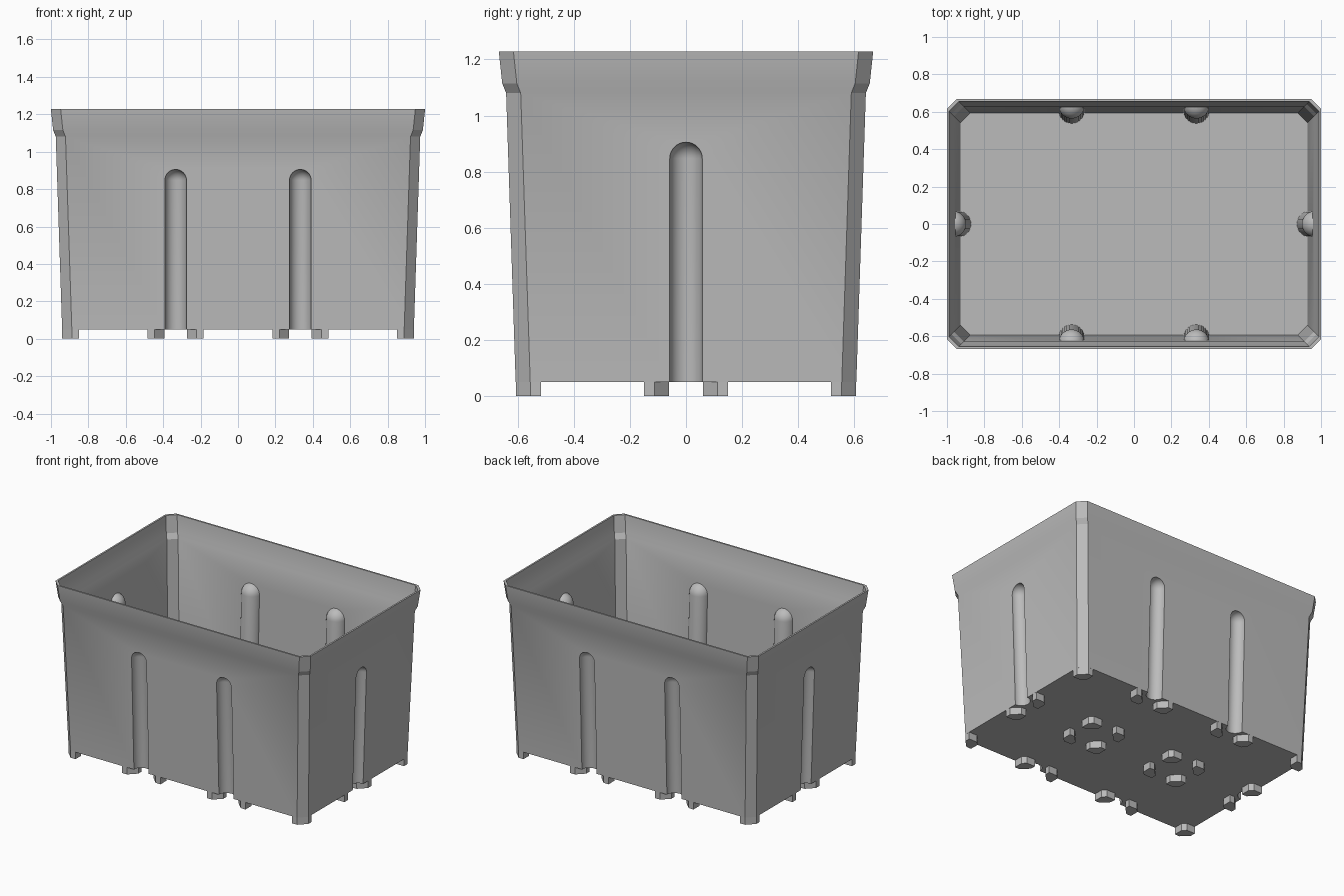
import bpy, bmesh, math
from mathutils import Vector

if "Cube" in bpy.data.objects:
    bpy.data.objects.remove(bpy.data.objects["Cube"])

PITCH = 2 / 3          # spacing of the grid the feet and ribs follow
FLOOR = 0.05           # underside of the tub above the ground
TOP = 1.228
LEAN = 0.033           # outward slope of the walls

grey = bpy.data.materials.new("plain grey")
grey.use_nodes = True
grey.diffuse_color = (0.5, 0.5, 0.5, 1)
grey.node_tree.nodes["Principled BSDF"].inputs["Base Color"].default_value = (0.5, 0.5, 0.5, 1)


def make_object(name, bm):
    bmesh.ops.recalc_face_normals(bm, faces=bm.faces)
    mesh = bpy.data.meshes.new(name)
    bm.to_mesh(mesh)
    bm.free()
    mesh.materials.append(grey)
    obj = bpy.data.objects.new(name, mesh)
    bpy.context.collection.objects.link(obj)
    return obj


def octagon(half_y, z, chamfer=0.052):
    """Rectangle outline with chamfered corners."""
    x, y, c = half_y + PITCH / 2, half_y, chamfer
    quarter = [(x, y - c), (x - c, y)]
    pts = []
    for sx, sy in ((1, 1), (-1, 1), (-1, -1), (1, -1)):
        part = [(sx * px, sy * py, z) for px, py in quarter]
        pts += part if sx * sy > 0 else part[::-1]
    return pts


def loft(name, profile):
    """Solid through chamfered rectangles given as (half depth, height)."""
    bm = bmesh.new()
    rings = [[bm.verts.new(p) for p in octagon(h, z)] for h, z in profile]
    for low, high in zip(rings, rings[1:]):
        for i in range(8):
            j = (i + 1) % 8
            bm.faces.new((low[i], low[j], high[j], high[i]))
    bm.faces.new(rings[0][::-1])
    bm.faces.new(rings[-1])
    return make_object(name, bm)


def capsule(name, radius, base, direction, dome_z, bottom):
    """Dome-topped column that leans outward with its wall."""
    bm = bmesh.new()
    bmesh.ops.create_uvsphere(bm, u_segments=32, v_segments=16, radius=radius)
    for v in bm.verts:
        if v.co.z < -1e-4:      # flatten the lower half onto the column foot
            v.co.z = bottom - dome_z
    low = [f for f in bm.faces if f.calc_center_median().z < bottom - dome_z + 1e-4]
    bmesh.ops.delete(bm, geom=low, context='FACES')
    loose = [v for v in bm.verts if not v.link_faces]
    bmesh.ops.delete(bm, geom=loose, context='VERTS')
    ring = [v for v in bm.verts if v.co.z < -radius]
    for v in ring:              # widen the bottom ring to the full radius
        flat = Vector((v.co.x, v.co.y, 0)).normalized() * radius
        v.co.x, v.co.y = flat.x, flat.y
    bmesh.ops.holes_fill(bm, edges=[e for e in bm.edges if e.is_boundary], sides=0)
    for v in bm.verts:
        v.co.z += dome_z
        v.co += Vector(base) + Vector(direction) * LEAN * v.co.z
    return make_object(name, bm)


def subtract(target, cutter):
    mod = target.modifiers.new("cut", 'BOOLEAN')
    mod.operation = 'DIFFERENCE'
    mod.solver = 'EXACT'
    mod.object = cutter
    bpy.context.view_layer.objects.active = target
    bpy.ops.object.modifier_apply(modifier=mod.name)
    bpy.data.objects.remove(cutter)


# Tub with flared lip, and the hollow inside it
tub = loft("tub", [(0.607, FLOOR), (0.641, 1.08), (0.655, 1.115), (0.667, TOP)])
hollow = loft("hollow", [(0.594, FLOOR + 0.013), (0.628, 1.075),
                         (0.642, 1.11), (0.655, TOP), (0.656, TOP + 0.02)])

# Vertical ribs: dents outside, rounded columns inside
ribs = [((sx * PITCH / 2, sy * 0.605, 0), (0, sy, 0)) for sx in (-1, 1) for sy in (-1, 1)]
ribs += [((sx * (0.605 + PITCH / 2), 0, 0), (sx, 0, 0)) for sx in (-1, 1)]
for base, out in ribs:
    subtract(hollow, capsule("rib_skin", 0.069, base, out, 0.847, -0.1))
subtract(tub, hollow)
for base, out in ribs:
    subtract(tub, capsule("rib_dent", 0.058, base, out, 0.847, -0.1))

# Chamfered feet clustered round every grid point
NEAR, FAR, CUT, NICK = 0.06, 0.15, 0.052, 0.025
OUTLINE = [(NEAR + CUT, NEAR), (FAR, NEAR), (FAR, FAR - NICK),
           (FAR - NICK, FAR), (NEAR, FAR), (NEAR, NEAR + CUT)]
bm = bmesh.new()
for gx in (-1.5, -0.5, 0.5, 1.5):
    for gy in (-1, 0, 1):
        for sx in (-1, 1):
            for sy in (-1, 1):
                cx, cy = gx * PITCH, gy * PITCH
                if abs(cx + sx * NEAR) > 0.95 or abs(cy + sy * NEAR) > 0.62:
                    continue
                face = bm.faces.new([bm.verts.new((cx + sx * x, cy + sy * y, 0))
                                     for x, y in OUTLINE])
                new = bmesh.ops.extrude_face_region(bm, geom=[face])["geom"]
                for v in new:
                    if isinstance(v, bmesh.types.BMVert):
                        v.co.z = FLOOR + 0.004
feet = make_object("feet", bm)

# Smooth curves, crisp corners
for obj in (tub, feet):
    bpy.ops.object.select_all(action='DESELECT')
    obj.select_set(True)
    bpy.context.view_layer.objects.active = obj
    bpy.ops.object.shade_smooth_by_angle(angle=math.radians(20))
